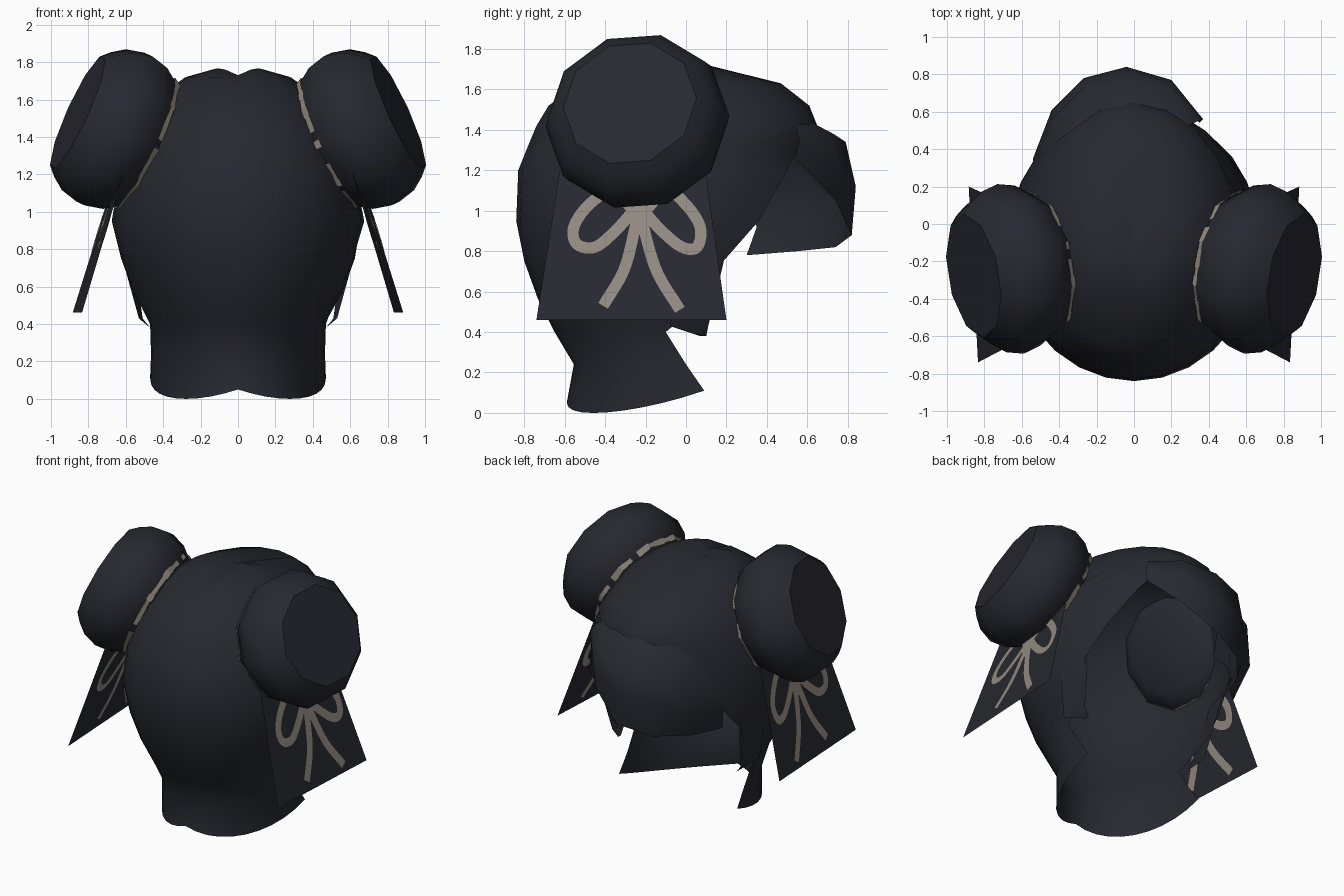
import bpy, bmesh, math, random
from mathutils import Vector

random.seed(4)
if "Cube" in bpy.data.objects:
    bpy.data.objects.remove(bpy.data.objects["Cube"])


def make_material(name, color):
    mat = bpy.data.materials.new(name)
    mat.use_nodes = True
    mat.diffuse_color = color
    bsdf = next(n for n in mat.node_tree.nodes if n.type == 'BSDF_PRINCIPLED')
    bsdf.inputs["Base Color"].default_value = color
    return mat


hair = make_material("charcoal hair", (0.021, 0.022, 0.03, 1))
beige = make_material("beige trim", (0.29, 0.255, 0.22, 1))


def make_object(name, verts, faces, mat, sharp_angle=40):
    mesh = bpy.data.meshes.new(name)
    mesh.from_pydata([tuple(v) for v in verts], [], faces)
    bm = bmesh.new()
    bm.from_mesh(mesh)
    bmesh.ops.remove_doubles(bm, verts=bm.verts, dist=0.0005)
    bmesh.ops.recalc_face_normals(bm, faces=bm.faces)
    bm.to_mesh(mesh)
    bm.free()
    mesh.materials.append(mat)
    obj = bpy.data.objects.new(name, mesh)
    bpy.context.collection.objects.link(obj)
    bpy.ops.object.select_all(action='DESELECT')
    obj.select_set(True)
    bpy.context.view_layer.objects.active = obj
    bpy.ops.object.shade_smooth_by_angle(angle=math.radians(sharp_angle))


def grid_faces(rows, cols):
    return [(r * cols + c, r * cols + c + 1, (r + 1) * cols + c + 1, (r + 1) * cols + c)
            for r in range(rows - 1) for c in range(cols - 1)]


def sheet(name, rows):
    verts = [p for row in rows for p in row]
    make_object(name, verts, grid_faces(len(rows), len(rows[0])), hair, 60)


# Nape: curved rows flaring forward at the bottom, joined to the skull above
steps = 20
shell = []
for z, width, rear, end in [(None, .47, -.59, .09), (.24, .465, -.555, 0), (.4, .47, -.65, -.1)]:
    row = []
    for i in range(steps + 1):
        t = 2 * i / steps - 1
        a = t * math.pi / 2
        y = end - (end - rear) * math.cos(a)
        row.append((width * math.sin(a), y, z if z else .05 - .25 * abs(t) + .31 * t * t))
    shell.append(row)

# Skull: height, half width, rear y, face-side y, arc half angle
levels = [
    (.57, .56, -.735, .55, 108), (.75, .625, -.8, .6, 114),
    (.95, .675, -.84, .63, 129), (1.2, .635, -.83, .65, 143), (1.3, .605, -.79, .65, 150),
    (1.42, .56, -.74, .65, 180), (1.52, .49, -.68, .61, 180), (1.63, .41, -.53, .47, 180),
    (1.72, .28, -.4, .12, 180), (1.765, .12, -.25, -.04, 180)]
mid_y = -0.1
for z, width, rear, face, arc in levels:
    row = []
    for i in range(steps + 1):
        a = math.radians(arc) * (2 * i / steps - 1)
        radius = mid_y - rear if math.cos(a) > 0 else face - mid_y
        x = width * math.sin(a)
        # Shallow parting along the crown
        dip = .035 * max(0, 1 - abs(x) / .08) if z > 1.7 else 0
        row.append((x, mid_y - radius * math.cos(a), z - dip))
    shell.append(row)
shell.append([(0, -.14, 1.73)] * (steps + 1))
sheet("skull_and_nape_hair", shell)

# Swept fringe: top, upper, middle and bottom edges
sheet("swept_fringe", [
    [(.24, .5, 1.45), (.1, .56, 1.47), (-.1, .56, 1.47), (-.3, .48, 1.42), (-.46, .3, 1.3), (-.52, .18, 1.15)],
    [(.34, .55, 1.4), (.19, .73, 1.38), (-.04, .79, 1.34), (-.27, .73, 1.3), (-.44, .56, 1.2), (-.54, .3, 1.05)],
    [(.37, .56, 1.34), (.2, .77, 1.22), (-.04, .84, 1.12), (-.27, .78, 1.08), (-.44, .61, 1), (-.54, .35, .92)],
    [(.35, .54, 1.26), (.2, .74, 1.05), (-.02, .82, .88), (-.25, .74, .82), (-.42, .55, .8), (-.5, .3, .78)]])

# Bun profile: distance along the axis, radius
bun_profile = [(-.25, .28), (-.2, .365), (-.1, .435), (0, .46), (.1, .435), (.17, .385), (.22, .335)]
sides = 10
bun_center = Vector((.66, -.24, 1.442))
axis = Vector((.9, -.17, .41)).normalized()
across = Vector((0, 1, 0)) - axis * axis.y
across.normalize()
upward = axis.cross(across)


def bun_point(side, along, radius, k):
    def corner(i):
        a = math.tau * i / sides
        return across * math.cos(a) + upward * math.sin(a)
    low = math.floor(k)
    spoke = corner(low).lerp(corner(low + 1), k - low)
    p = bun_center + axis * along + spoke * radius
    return Vector((p.x * side, p.y, p.z))


# Ribbon panel plane as seen from the side
def panel_point(side, y, z, lift=0):
    x = .685 + .053 * (y + .27) - .305 * (z - 1.03) + lift
    return Vector((x * side, y, z))


def curve_points(points, smooth=5):
    pts = [Vector(p) for p in points]
    pts = [pts[0] * 2 - pts[1]] + pts + [pts[-1] * 2 - pts[-2]]
    out = []
    for a, b, c, d in zip(pts, pts[1:], pts[2:], pts[3:]):
        for i in range(smooth):
            t = i / smooth
            out.append((b * 2 + (c - a) * t + (a * 2 - b * 5 + c * 4 - d) * t * t
                        + (b * 3 - a - c * 3 + d) * t ** 3) / 2)
    return out + [pts[-2]]


bow_strokes = [
    [(-.26, 1), (-.36, 1.1), (-.48, 1.03), (-.555, .92), (-.54, .835), (-.45, .82), (-.35, .9), (-.26, 1)],
    [(-.2, 1), (-.1, 1.1), (0, 1.03), (.07, .92), (.055, .82), (-.02, .82), (-.12, .9), (-.21, 1)],
    [(-.23, 1.04), (-.26, .88), (-.31, .7), (-.41, .53)],
    [(-.23, 1.04), (-.2, .88), (-.14, .69), (-.03, .51)]]


def bow(side, lift, name):
    verts, faces = [], []
    for stroke in bow_strokes:
        pts = curve_points(stroke)
        first = len(verts)
        for i, p in enumerate(pts):
            d = (pts[min(i + 1, len(pts) - 1)] - pts[max(i - 1, 0)]).normalized()
            for w in (-.028, .028):
                verts.append(panel_point(side, p.x - d.y * w, p.y + d.x * w, lift))
        faces += [(f, f + 1, f + 3, f + 2) for f in range(first, len(verts) - 2, 2)]
    make_object(name, verts, faces, beige)


for side, label in ((1, "left"), (-1, "right")):
    # Hair bun with flat caps
    rings = [[bun_point(side, t, r, k) for k in range(sides + 1)] for t, r in bun_profile]
    verts = [p for ring in rings for p in ring]
    cols = sides + 1
    faces = grid_faces(len(rings), cols)
    faces += [tuple(range(sides)), tuple((len(rings) - 1) * cols + k for k in range(sides))]
    make_object(label + "_bun", verts, faces, hair, 45)

    # Broken beige lace around the bun base
    verts, faces = [], []
    count = 50
    for i in range(count):
        if random.random() < .2:
            continue
        half = random.uniform(.013, .021)
        first = len(verts)
        for k in (i, i + 1):
            for t in (-.185 - half, -.185 + half):
                verts.append(bun_point(side, t, .39 + (t + .185) * .6, k * sides / count))
        faces.append((first, first + 1, first + 3, first + 2))
    make_object(label + "_bun_lace", verts, faces, beige)

    # Hanging ribbon panel with a painted bow on both faces
    corners = [(-.625, 1.2), (.095, 1.2), (.2, .46), (-.74, .46)]
    make_object(label + "_ribbon_panel", [panel_point(side, y, z) for y, z in corners],
                [(0, 1, 2, 3)], hair)
    bow(side, .006, label + "_outer_bow")
    bow(side, -.006, label + "_inner_bow")

    # Pointed lock beside the face: height, rear edge x and y, front edge x and y
    lock = [(.9, .64, 0, .58, .22), (.72, .61, -.02, .55, .18),
            (.43, .53, -.08, .51, .11), (.38, .47, .07, .47, .1)]
    sheet(label + "_side_lock", [[(a * side, b, z), (c * side, d, z)] for z, a, b, c, d in lock])
